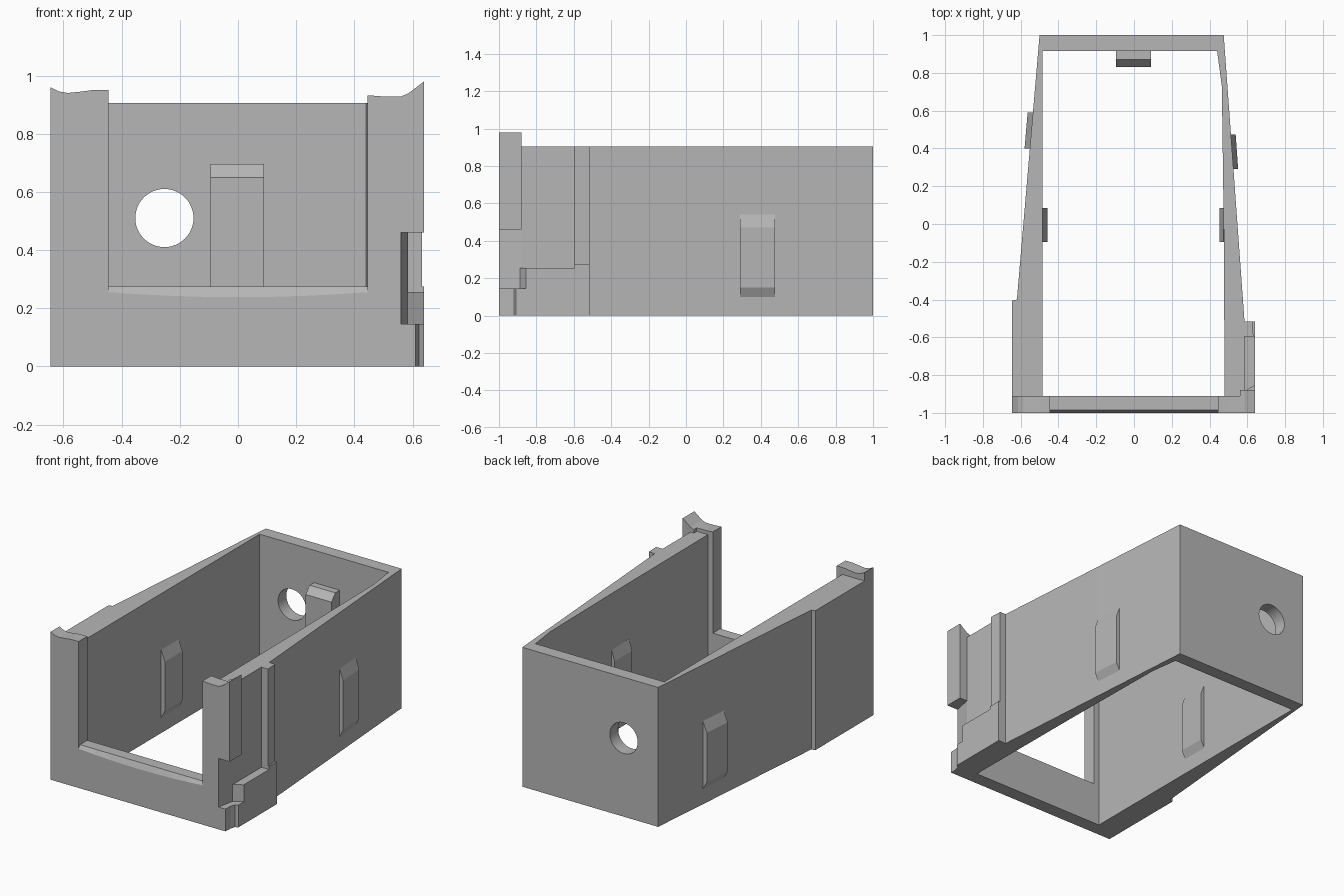
import bpy, bmesh, math

cube = bpy.data.objects.get("Cube")
if cube:
    bpy.data.objects.remove(cube, do_unlink=True)

GREY = (0.47, 0.47, 0.47, 1)
grey = bpy.data.materials.new("plain_grey")
grey.use_nodes = True
grey.diffuse_color = GREY
grey.node_tree.nodes["Principled BSDF"].inputs["Base Color"].default_value = GREY


def loft(name, rings):
    """Skin a closed solid through matching rings of points."""
    bm = bmesh.new()
    loops = [[bm.verts.new(p) for p in ring] for ring in rings]
    n = len(loops[0])
    for a, b in zip(loops, loops[1:]):
        for i in range(n):
            j = (i + 1) % n
            bm.faces.new((a[i], a[j], b[j], b[i]))
    bm.faces.new(loops[0])
    bm.faces.new(loops[-1])
    bmesh.ops.recalc_face_normals(bm, faces=bm.faces)
    mesh = bpy.data.meshes.new(name)
    bm.to_mesh(mesh)
    bm.free()
    mesh.materials.append(grey)
    obj = bpy.data.objects.new(name, mesh)
    bpy.context.collection.objects.link(obj)
    return obj


def upright(name, plan, z0, z1):
    return loft(name, [[(x, y, z) for x, y in plan] for z in (z0, z1)])


def along_y(name, profile, y0, y1):
    return loft(name, [[(x, y, z) for x, z in profile] for y in (y0, y1)])


def along_x(name, profile, x0, x1):
    return loft(name, [[(x, y, z) for y, z in profile] for x in (x0, x1)])


# Tapered wall, open at the front
TOP = 0.905
shell = upright("tapered_wall", [
    (-0.645, -0.91), (-0.645, -0.405), (-0.62, -0.4), (-0.5, 1), (0.475, 1),
    (0.585, -0.515), (0.585, -0.88), (0.56, -0.91), (0.48, -0.91),
    (0.475, 0), (0.465, 0.73), (0.44, 0.915), (-0.485, 0.915),
    (-0.485, -0.91)], 0, TOP)

# Round hole through the back wall
bpy.ops.mesh.primitive_cylinder_add(vertices=48, radius=0.1, depth=0.4,
                                    location=(-0.253, 0.96, 0.51),
                                    rotation=(math.pi / 2, 0, 0))
cutter = bpy.context.object
cutter.name = "hole_cutter"
cutter.hide_render = True
cutter.data.materials.append(grey)
cut = shell.modifiers.new("hole", "BOOLEAN")
cut.operation = "DIFFERENCE"
cut.solver = "EXACT"
cut.object = cutter
bpy.ops.object.select_all(action="DESELECT")
bpy.context.view_layer.objects.active = shell
shell.select_set(True)
bpy.ops.object.modifier_apply(modifier=cut.name)
bpy.data.objects.remove(cutter, do_unlink=True)
bpy.ops.object.shade_smooth_by_angle(angle=math.radians(20))

# Front posts with wavy tops
along_y("right_front_post", [
    (-0.645, 0), (-0.445, 0), (-0.445, 0.95), (-0.5, 0.95), (-0.545, 0.944),
    (-0.585, 0.94), (-0.615, 0.945), (-0.645, 0.96)], -1, -0.91)
along_y("left_front_post", [
    (0.445, 0), (0.56, 0), (0.56, 0.928), (0.5, 0.928), (0.445, 0.932)],
    -1, -0.91)
along_y("left_post_flange", [
    (0.56, 0.46), (0.64, 0.46), (0.64, 0.98), (0.61, 0.957), (0.585, 0.938),
    (0.56, 0.928)], -1, -0.88)
upright("left_post_web", [(0.56, -1), (0.585, -0.88), (0.56, -0.88)], 0, 0.46)

# Front sill with a bowed, chamfered lip
rings = []
for i in range(9):
    t = i / 4 - 1
    lip = 0.238 + 0.017 * t * t
    rings.append([(0.445 * t, y, z) for y, z in (
        (-1, 0), (-0.91, 0), (-0.91, 0.275), (-0.985, 0.275), (-1, lip))])
loft("front_sill", rings)

# Ledge, rib and notched corner on the left side
upright("ledge_foot", [
    (0.55, -1), (0.61, -1), (0.612, -0.95), (0.622, -0.92), (0.64, -0.91),
    (0.64, -0.515), (0.55, -0.515)], 0, 0.145)
upright("ledge", [
    (0.555, -0.905), (0.64, -0.855), (0.64, -0.515), (0.555, -0.515)],
    0.145, 0.255)
along_x("rib_base", [
    (-0.595, 0.255), (-0.515, 0.255), (-0.515, 0.275), (-0.595, 0.275)],
    0.57, 0.64)
upright("side_rib", [
    (0.57, -0.595), (0.632, -0.595), (0.628, -0.515), (0.57, -0.515)],
    0.275, TOP)

# Hook on the inside of the back wall
along_x("back_hook", [
    (0.92, 0.1), (0.83, 0.1), (0.83, 0.65), (0.87, 0.695), (0.92, 0.695)],
    -0.095, 0.09)


# Shallow grip pads that fade into the walls at top and bottom
def pad(name, wall_x, y0, y1, depth):
    profile = ((-0.2, 0.1), (0, 0.1), (1, 0.15), (1, 0.47), (0, 0.54), (-0.2, 0.54))
    loft(name, [[(wall_x(y) + depth * d, y, z) for d, z in profile]
                for y in (y0, y1)])


pad("right_outer_pad", lambda y: -0.5 - 0.0857 * (1 - y), 0.4, 0.59, -0.028)
pad("left_outer_pad", lambda y: 0.475 + 0.0726 * (1 - y), 0.29, 0.475, 0.025)
pad("right_inner_pad", lambda y: -0.485, -0.095, 0.085, 0.026)
pad("left_inner_pad", lambda y: 0.475, -0.095, 0.085, -0.022)
